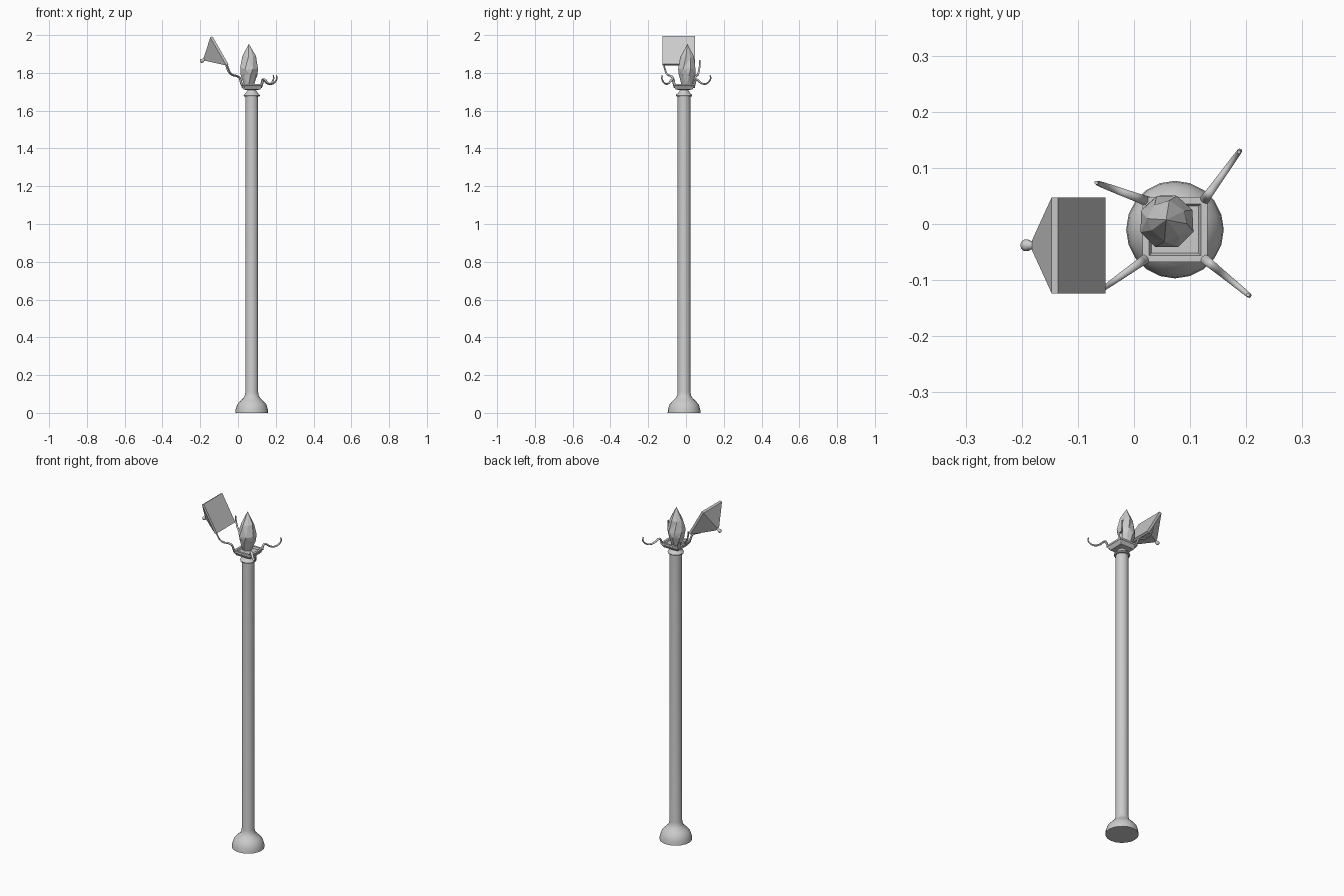
import bpy, bmesh, math, random
from mathutils import Vector, Matrix

if "Cube" in bpy.data.objects:
    bpy.data.objects.remove(bpy.data.objects["Cube"])

CX, CY = 0.073, -0.01


def finish(name, bm, smooth=None):
    bmesh.ops.recalc_face_normals(bm, faces=bm.faces)
    me = bpy.data.meshes.new(name)
    bm.to_mesh(me)
    bm.free()
    ob = bpy.data.objects.new(name, me)
    bpy.context.collection.objects.link(ob)
    if smooth:
        bpy.ops.object.select_all(action='DESELECT')
        ob.select_set(True)
        bpy.context.view_layer.objects.active = ob
        bpy.ops.object.shade_smooth_by_angle(angle=math.radians(smooth))
    return ob


def loft(bm, rings):
    """Skin a list of equally sized rings of points and cap both ends."""
    vs = [[bm.verts.new(p) for p in ring] for ring in rings]
    n = len(vs[0])
    for a, b in zip(vs, vs[1:]):
        for i in range(n):
            bm.faces.new((a[i], a[(i + 1) % n], b[(i + 1) % n], b[i]))
    bm.faces.new(vs[0])
    bm.faces.new(vs[-1])


def circle(r, z, n, cx=CX, cy=CY, turn=0.0):
    return [Vector((cx + r * math.cos(turn + math.tau * i / n),
                    cy + r * math.sin(turn + math.tau * i / n), z)) for i in range(n)]


def turned(name, profile, n, cx=CX, cy=CY, turn=0.0, smooth=None):
    bm = bmesh.new()
    loft(bm, [circle(r, z, n, cx, cy, turn) for r, z in profile])
    return finish(name, bm, smooth)


# Flared foot, shaft and collar
turned("post", [(0.087, 0), (0.085, 0.02), (0.077, 0.045), (0.062, 0.062),
                (0.045, 0.078), (0.037, 0.092), (0.034, 0.11), (0.034, 1.69)], 20, smooth=40)
turned("collar", [(0.034, 1.674), (0.041, 1.676), (0.043, 1.681), (0.041, 1.686),
                  (0.034, 1.69), (0.022, 1.708), (0.022, 1.716)], 20, smooth=40)

# Square tapered tray
q = math.sqrt(2)
turned("tray", [(0.022 * q, 1.709), (0.044 * q, 1.712), (0.055 * q, 1.730),
                (0.058 * q, 1.732), (0.058 * q, 1.742), (0.046 * q, 1.742),
                (0.042 * q, 1.732)], 4, turn=math.pi / 4)

# Irregular faceted crystal
random.seed(4)
bm = bmesh.new()
levels = [(0.026, 1.732), (0.044, 1.785), (0.050, 1.822), (0.035, 1.885)]
rings = []
for k, (r, z) in enumerate(levels):
    ring = circle(r, z, 8, 0.058, 0.006, 0.2 * k)
    for p in ring:
        p += Vector((random.uniform(-.003, .003), random.uniform(-.003, .003),
                     random.uniform(-.008, .008) if k else 0))
    rings.append(ring)
rings.append(circle(0.001, 1.954, 8, 0.058, 0.008, 0.6))
loft(bm, rings)
bmesh.ops.remove_doubles(bm, verts=bm.verts, dist=0.0025)
bmesh.ops.triangulate(bm, faces=[f for f in bm.faces if len(f.verts) == 4])
finish("crystal", bm)


# Curled arms, one per tray corner: swept tapering tubes
def arm(name, start, tip, shape):
    a, b = Vector((*start, 0)), Vector((*tip, 0))
    ctrl = [a.lerp(b, t) + Vector((0, 0, z)) for t, z in shape]
    ext = [2 * ctrl[0] - ctrl[1]] + ctrl + [2 * ctrl[-1] - ctrl[-2]]
    pts = []
    for i in range(1, len(ext) - 2):
        p0, p1, p2, p3 = ext[i - 1:i + 3]
        for t in (0, 0.25, 0.5, 0.75):
            pts.append(0.5 * (2 * p1 + (p2 - p0) * t + (2 * p0 - 5 * p1 + 4 * p2 - p3) * t * t
                              + (3 * p1 - p0 - 3 * p2 + p3) * t ** 3))
    pts.append(ctrl[-1])
    side = (b - a).cross(Vector((0, 0, 1))).normalized()
    rings = []
    for i, p in enumerate(pts):
        d = (pts[min(i + 1, len(pts) - 1)] - pts[max(i - 1, 0)]).normalized()
        up = side.cross(d)
        s = i / (len(pts) - 1)
        w, h = 0.0095 - 0.006 * s, 0.006 - 0.0025 * s
        rings.append([p + side * w * math.cos(math.tau * k / 8) + up * h * math.sin(math.tau * k / 8)
                      for k in range(8)])
    bm = bmesh.new()
    loft(bm, rings)
    finish(name, bm, 50)


low = [(-0.08, 1.722), (0.03, 1.742), (0.12, 1.764), (0.24, 1.762), (0.42, 1.747),
       (0.65, 1.741), (0.86, 1.750), (0.99, 1.769), (0.97, 1.787)]
high = [(-0.08, 1.722), (0.05, 1.745), (0.15, 1.772), (0.35, 1.784), (0.58, 1.788),
        (0.77, 1.802), (0.90, 1.825), (0.99, 1.850)]
arm("arm_front_right", (0.124, -0.061), (0.206, -0.128), low)
arm("arm_back_right", (0.124, 0.041), (0.189, 0.131), low)
arm("arm_front_left", (0.022, -0.061), (-0.060, -0.119), high)
arm("arm_back_left", (0.022, 0.041), (-0.068, 0.074), high[:-1] + [(0.96, 1.845), (0.99, 1.868)])

# Tilted square lid with pyramid roof and finial, modelled along its own axis
axis = Vector((-0.868, 0, -0.497))
along = Vector((-0.497, 0, 0.868))
place = Matrix.Translation((-0.093, -0.038, 1.920)) @ Matrix(
    (along, axis.cross(along), axis)).transposed().to_4x4()
h = 0.0855 * q
lid = turned("lid", [(h, 0), (h, 0.013), (0.009 * q, 0.097)], 4, 0, 0, math.pi / 4)
knob = turned("lid_finial", [(0.008, 0.092), (0.008, 0.106), (0.0105, 0.111), (0.0105, 0.117),
                             (0.007, 0.122), (0.002, 0.124)], 10, 0, 0, smooth=50)
for ob in (lid, knob):
    ob.data.transform(place)
